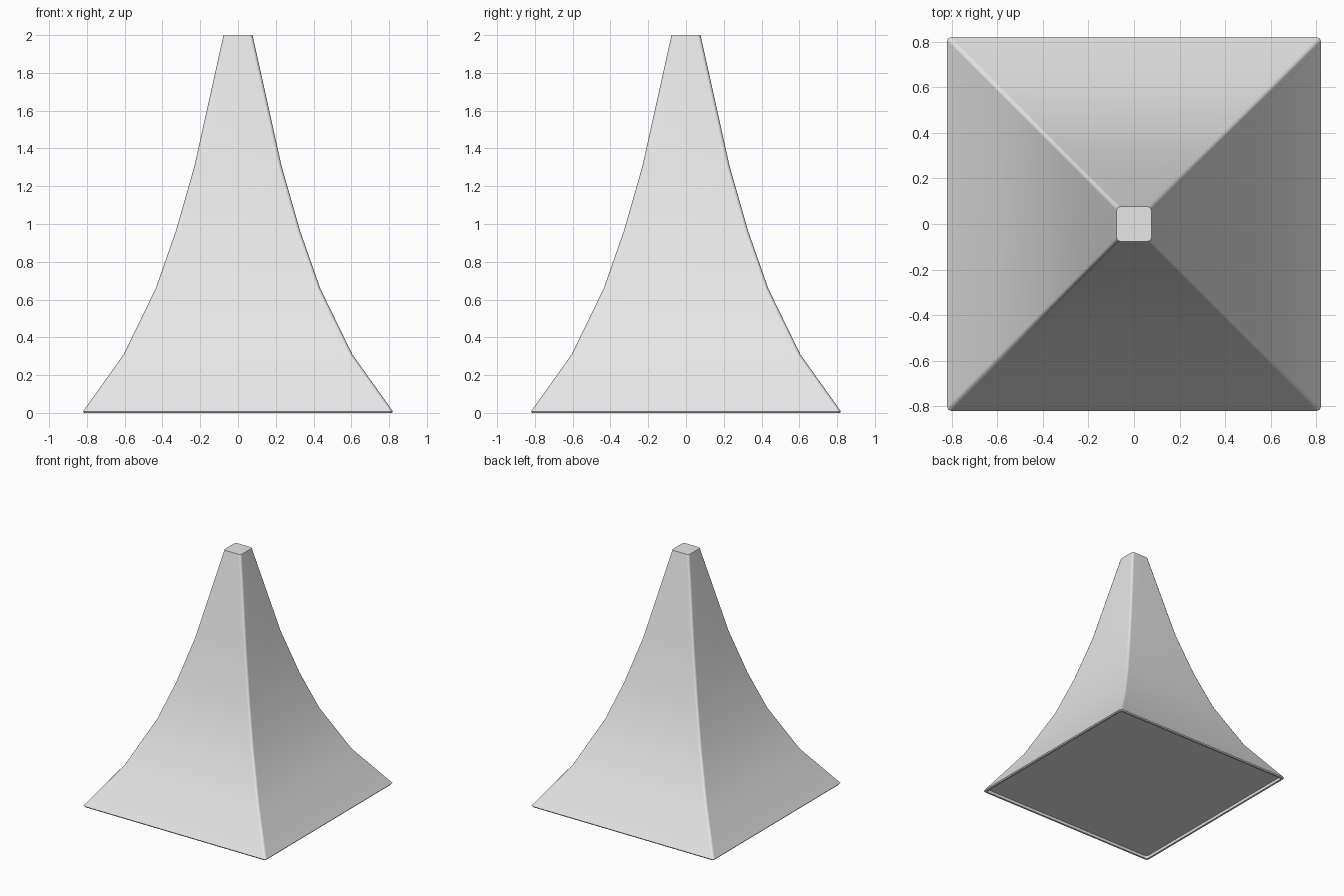
import bpy
import bmesh
import math

# Remove the default object
cube = bpy.data.objects.get("Cube")
if cube:
    bpy.data.objects.remove(cube, do_unlink=True)

# Plain grey material
grey = bpy.data.materials.new("light_grey")
grey.use_nodes = True
colour = (0.8, 0.8, 0.8, 1)
grey.diffuse_color = colour
grey.node_tree.nodes["Principled BSDF"].inputs["Base Color"].default_value = colour

RADIUS = 0.018   # rounding of the four corner edges
STEPS = 2        # segments per corner


def ring(bm, half, z):
    """Square ring with softly rounded corners."""
    verts = []
    c = half - RADIUS
    for k in range(4):
        mid = math.radians(45 + 90 * k)
        cx = math.copysign(c, math.cos(mid))
        cy = math.copysign(c, math.sin(mid))
        for s in range(STEPS + 1):
            a = math.radians(90 * k + 90 * s / STEPS)
            verts.append(bm.verts.new((cx + RADIUS * math.cos(a),
                                       cy + RADIUS * math.sin(a), z)))
    return verts


# Rings: shallow recess under the base, rim, then the concave flare to the top
profile = [(0.795, 0.02), (0.80, 0), (0.815, 0), (0.82, 0.008),
           (0.605, 0.31), (0.435, 0.66), (0.33, 0.96), (0.23, 1.31),
           (0.077, 2.0)]

bm = bmesh.new()
rings = [ring(bm, half, z) for half, z in profile]
for low, high in zip(rings, rings[1:]):
    n = len(low)
    for i in range(n):
        j = (i + 1) % n
        bm.faces.new((low[i], low[j], high[j], high[i]))
bm.faces.new(list(reversed(rings[0])))
bm.faces.new(rings[-1])
bmesh.ops.recalc_face_normals(bm, faces=bm.faces[:])

# Tapered body
mesh = bpy.data.meshes.new("tapered_body")
bm.to_mesh(mesh)
bm.free()
mesh.materials.append(grey)
body = bpy.data.objects.new("tapered_body", mesh)
bpy.context.collection.objects.link(body)

# Smooth the flare and corners, keep top and base edges crisp
bpy.ops.object.select_all(action='DESELECT')
body.select_set(True)
bpy.context.view_layer.objects.active = body
bpy.ops.object.shade_smooth_by_angle(angle=math.radians(50))
weighted = body.modifiers.new("even_normals", 'WEIGHTED_NORMAL')
weighted.keep_sharp = True
